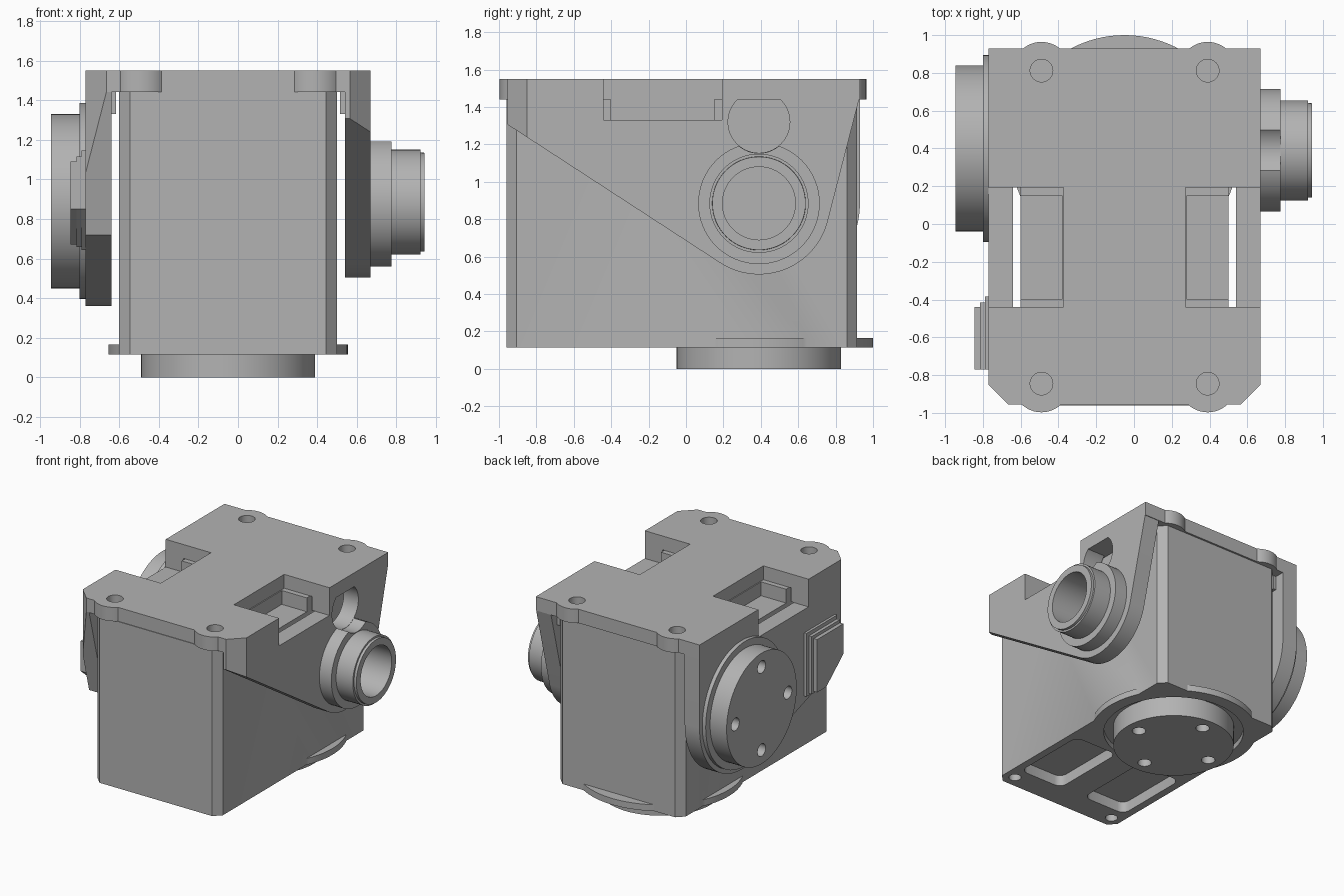
import bpy, bmesh, math
from mathutils import Vector
from mathutils.geometry import convex_hull_2d

if "Cube" in bpy.data.objects:
    bpy.data.objects.remove(bpy.data.objects["Cube"])

CX, CY, CZ = -0.05, 0.39, 0.885      # mid plane and shaft axis
grey = bpy.data.materials.new("cast_grey")
grey.diffuse_color = (0.45, 0.45, 0.45, 1)
grey.use_nodes = True
grey.node_tree.nodes["Principled BSDF"].inputs["Base Color"].default_value = grey.diffuse_color


def circle(u, v, r, n=64):
    return [(u + r * math.cos(2 * math.pi * i / n), v + r * math.sin(2 * math.pi * i / n)) for i in range(n)]


def hull(pts):
    return [pts[i] for i in convex_hull_2d([Vector(p) for p in pts])]


def rect(u0, v0, u1, v1):
    return [(u0, v0), (u1, v0), (u1, v1), (u0, v1)]


def prism(name, pts, axis, a, b):
    """Extrude an outline from a to b: (y, z) outline along X or (x, y) outline along Z."""
    bm = bmesh.new()
    place = (lambda p, h: (h, p[0], p[1])) if axis == 'X' else (lambda p, h: (p[0], p[1], h))
    low = [bm.verts.new(place(p, a)) for p in pts]
    top = [bm.verts.new(place(p, b)) for p in pts]
    bm.faces.new(low)
    bm.faces.new(top)
    for i in range(len(pts)):
        j = (i + 1) % len(pts)
        bm.faces.new((low[i], low[j], top[j], top[i]))
    bmesh.ops.recalc_face_normals(bm, faces=bm.faces)
    me = bpy.data.meshes.new(name)
    bm.to_mesh(me)
    bm.free()
    me.materials.append(grey)
    ob = bpy.data.objects.new(name, me)
    bpy.context.collection.objects.link(ob)
    return ob


def combine(ob, others, op='DIFFERENCE'):
    for c in others:
        m = ob.modifiers.new("bool", 'BOOLEAN')
        m.operation, m.solver, m.object = op, 'EXACT', c
        bpy.context.view_layer.update()
        me = bpy.data.meshes.new_from_object(ob.evaluated_get(bpy.context.evaluated_depsgraph_get()))
        ob.modifiers.clear()
        ob.data = me
        bpy.data.objects.remove(c)
    return ob


def bolt_holes(u, v, axis, a, b):
    return [prism("cut", circle(u + 0.33 * math.cos(k * math.pi / 2), v + 0.33 * math.sin(k * math.pi / 2), 0.05, 24),
                  axis, a, b) for k in range(4)]


def plate_outline():
    return [(-0.77, -0.85), (-0.665, -0.955), (0.565, -0.955), (0.67, -0.85), (0.67, 0.93), (-0.77, 0.93)]


# main housing with chamfered upright edges
c = 0.055
x0, x1, y0, y1 = CX - 0.55, CX + 0.55, -0.96, 0.915
body = prism("housing", [(x0 + c, y0), (x1 - c, y0), (x1, y0 + c), (x1, y1 - c),
                         (x1 - c, y1), (x0 + c, y1), (x0, y1 - c), (x0, y0 + c)], 'Z', 0.115, 1.44)
# round lip around the output, poking out of three sides
combine(body, [prism("lip", circle(CX, 0.395, 0.605, 96), 'Z', 0.115, 0.165)], 'UNION')
cuts = [prism("cut", circle(CX, CY, 0.51), 'Z', 0.05, 0.16)]
for s in (-1, 1):
    # underside pockets, foot holes, and side recesses near the top
    px = [CX + s * 0.11, CX + s * 0.49]
    a, b, r = min(px), max(px), 0.06
    cuts.append(prism("cut", hull([p for u in (a + r, b - r) for v in (-0.70, -0.19)
                                   for p in circle(u, v, r, 16)]), 'Z', 0.05, 0.20))
    cuts.append(prism("cut", circle(CX + s * 0.46, -0.865, 0.045, 24), 'Z', 0.05, 0.25))
    xs = sorted((CX + s * 0.33, CX + s * 0.6))
    cuts.append(prism("cut", rect(xs[0], -0.40, xs[1], 0.15), 'Z', 1.33, 1.5))
combine(body, cuts)

# top plate with bolt bosses and two side notches
plate = prism("top_plate", plate_outline(), 'Z', 1.44, 1.55)
bolts = [(CX + s * 0.44, y) for s in (-1, 1) for y in (-0.845, 0.812)]
combine(plate, [prism("boss", circle(x, y, 0.152, 48), 'Z', 1.44, 1.55) for x, y in bolts], 'UNION')
cuts = [prism("cut", circle(x, y, 0.06, 32), 'Z', 1.40, 1.6) for x, y in bolts]
for s in (-1, 1):
    xs = sorted((CX + s * 0.322, CX + s * 0.8))
    cuts.append(prism("cut", rect(xs[0], -0.44, xs[1], 0.192), 'Z', 1.4, 1.6))
combine(plate, cuts)

# ribs that stiffen the joint between plate and side walls
for s, side in ((-1, "left"), (1, "right")):
    xs = sorted((CX + s * 0.565, CX + s * 0.592))
    for y0, y1, end in ((-0.85, -0.44, "front"), (0.192, 0.85, "back")):
        rib = prism(f"{side}_{end}_rib", rect(xs[0], y0, xs[1], y1), 'Z', 1.33, 1.44)
        if s > 0 and end == "back":
            combine(rib, [prism("cut", circle(CY, 1.32, 0.165), 'X', 0.4, 0.8)])

# right side wall: tapered web running into a round pad
wall = prism("right_wall", hull(circle(CY, CZ, 0.38, 96) + [(-0.96, 1.31), (-0.96, 1.44), (0.925, 1.44)]),
             'X', 0.54, 0.67)
combine(wall, [prism("trim", plate_outline(), 'Z', 0, 2)], 'INTERSECT')
combine(wall, [prism("cut", rect(-0.44, 1.33, 0.192, 1.6), 'X', 0.4, 0.8),
               prism("cut", circle(CY, 1.32, 0.165), 'X', 0.4, 0.8),
               prism("cut", circle(CY, CZ, 0.195), 'X', 0.58, 0.8)])

# right shaft collar and hollow sleeve
collar = prism("shaft_collar", circle(CY, CZ, 0.325), 'X', 0.67, 0.775)
combine(collar, [prism("cut", circle(CY, 1.32, 0.167), 'X', 0.6, 0.9),
                 prism("cut", circle(CY, CZ, 0.195), 'X', 0.6, 0.9)])
sleeve = prism("shaft_sleeve", circle(CY, CZ, 0.265), 'X', 0.67, 0.942)
for v in sleeve.data.vertices:      # tapered tip
    if v.co.x > 0.9:
        v.co.y = CY + (v.co.y - CY) * 0.94
        v.co.z = CZ + (v.co.z - CZ) * 0.94
combine(sleeve, [prism("ring", circle(CY, CZ, 0.265), 'X', 0.68, 0.922)], 'UNION')
combine(sleeve, [prism("cut", circle(CY, CZ, 0.195), 'X', 0.6, 1.0)])

# left side wall: wider round pad, cut away above the front lug
LY, LZ = 0.40, 0.89
wall = prism("left_wall", hull(circle(LY, LZ, 0.53, 96) + [(-0.77, 0.72), (-0.77, 1.16), (-0.955, 1.44), (0.93, 1.44)]),
             'X', -0.77, -0.64)
combine(wall, [prism("trim", plate_outline(), 'Z', 0, 2)], 'INTERSECT')
combine(wall, [prism("cut", rect(-0.44, 1.33, 0.192, 1.6), 'X', -0.9, -0.5)])

# left front lug, stepped to suggest its fillet
for name, g, a, b in (("lug", 0, -0.845, -0.77), ("lug_fillet_outer", 0.025, -0.815, -0.77),
                      ("lug_fillet_inner", 0.055, -0.79, -0.77)):
    prism(name, [(-0.77, 1.09 + g), (-0.77, 0.85), (-0.555, 0.67 - g * 0.5), (-0.44 + g, 0.67 - g * 0.5),
                 (-0.44 + g, 1.09 + g)], 'X', a, b)

# left flange with four bolt holes
prism("left_flange_step", circle(LY, LZ, 0.495, 96), 'X', -0.8, -0.77)
flange = prism("left_flange", circle(LY, LZ, 0.44, 96), 'X', -0.945, -0.8)
combine(flange, bolt_holes(LY, LZ, 'X', -1.0, -0.85))

# bottom output disc with four bolt holes
disc = prism("output_disc", circle(CX, CY, 0.44, 96), 'Z', 0, 0.16)
combine(disc, bolt_holes(CX, CY, 'Z', -0.05, 0.1))

# smooth round sides, keep sharp edges
bpy.ops.object.select_all(action='SELECT')
bpy.context.view_layer.objects.active = body
bpy.ops.object.shade_smooth_by_angle(angle=math.radians(25))
